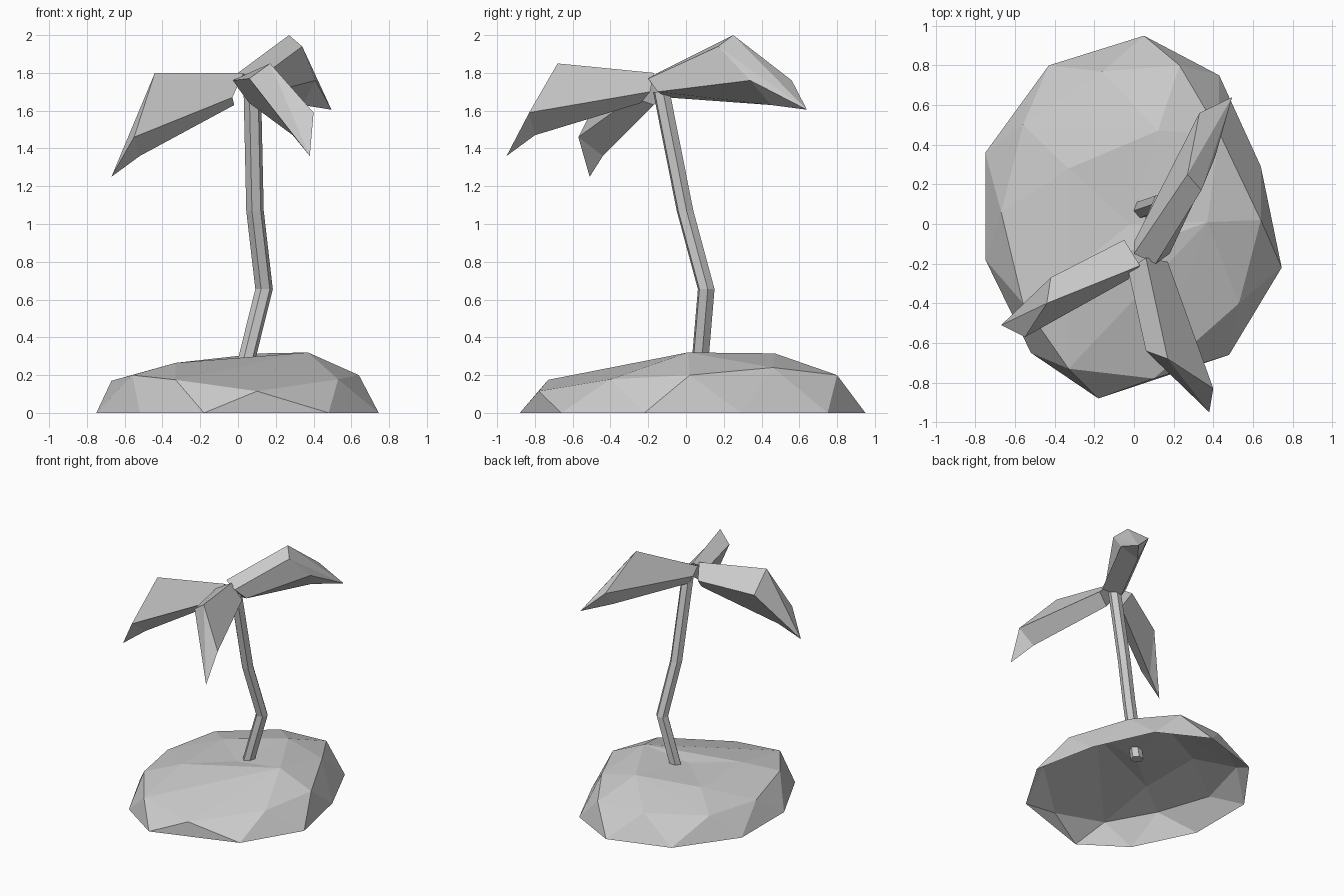
import bpy, bmesh, math

if "Cube" in bpy.data.objects:
    bpy.data.objects.remove(bpy.data.objects["Cube"])


def finish(name, bm):
    me = bpy.data.meshes.new(name)
    bm.to_mesh(me)
    bm.free()
    ob = bpy.data.objects.new(name, me)
    bpy.context.collection.objects.link(ob)


def hull(points):
    bm = bmesh.new()
    for p in points:
        bm.verts.new(p)
    bmesh.ops.convex_hull(bm, input=bm.verts[:])
    bmesh.ops.delete(bm, geom=[v for v in bm.verts if not v.link_faces], context='VERTS')
    bmesh.ops.recalc_face_normals(bm, faces=bm.faces[:])
    return bm


def loft(sections, tip=None):
    """Skin a tube through matching rings, closed by a cap or a pointed tip."""
    bm = bmesh.new()
    rings = [[bm.verts.new(p) for p in s] for s in sections]
    n = len(rings[0])
    for lo, hi in zip(rings, rings[1:]):
        for k in range(n):
            j = (k + 1) % n
            bm.faces.new((lo[k], lo[j], hi[j], hi[k]))
    bm.faces.new(rings[0])
    if tip:
        t = bm.verts.new(tip)
        for k in range(n):
            bm.faces.new((rings[-1][k], rings[-1][(k + 1) % n], t))
    else:
        bm.faces.new(rings[-1])
    bmesh.ops.recalc_face_normals(bm, faces=bm.faces[:])
    return bm


# Island: faceted mound, open underneath, from shoreline, shoulder and crest points
shore = [(.05, .95), (.43, .75), (.64, .29), (.745, -.22), (.48, -.66),
         (-.18, -.88), (-.52, -.65), (-.75, -.18), (-.75, .36), (-.43, .80)]
upper = [(.23, .80, .20), (.43, .46, .24), (.64, .02, .20), (.53, -.40, .178),
         (.10, -.78, .115), (-.33, -.73, .175), (-.56, -.40, .20),
         (-.67, .06, .17), (-.56, .50, .18), (-.16, .77, .20),
         (.12, .47, .315), (.37, .01, .32), (-.02, 0, .305),
         (-.33, .28, .265), (-.33, -.25, .265)]
bm = hull([(x, y, 0) for x, y in shore] + upper)
bmesh.ops.delete(bm, geom=[f for f in bm.faces if all(v.co.z < .001 for v in f.verts)],
                 context='FACES')
for v in bm.verts:  # slight dip where the trunk stands
    if v.co.xy.length < .05:
        v.co.z = .275
finish("island", bm)

# Trunk: six-sided tube with bends
path = [(.03, .07, .22), (.138, .107, .655), (.09, -.005, 1.07), (.076, -.13, 1.70)]
finish("trunk", loft([[(x + .047 * math.cos(a), y + .047 * math.sin(a), z)
                       for a in (math.radians(60 * k + 10) for k in range(6))]
                      for x, y, z in path]))

# Leaves: faceted solid fronds, base section, bent middle section, tip
finish("leaf_back", loft([[(0, -.15, 1.80), (.11, -.20, 1.77), (.18, -.15, 1.70),
                           (.04, -.10, 1.67), (0, -.09, 1.74)],
                          [(.27, .25, 2.0), (.34, .17, 1.94), (.41, .34, 1.76),
                           (.34, .45, 1.63), (.33, .56, 1.76)]], (.495, .64, 1.605)))
finish("leaf_left", loft([[(-.03, -.28, 1.67), (.03, -.21, 1.80), (-.05, -.08, 1.72),
                           (-.02, -.17, 1.63)],
                          [(-.55, -.57, 1.46), (-.44, -.40, 1.80), (-.42, -.27, 1.63),
                           (-.52, -.44, 1.36)]], (-.67, -.51, 1.25)))
finish("leaf_front", loft([[(-.03, -.23, 1.76), (.06, -.17, 1.80), (.17, -.19, 1.70),
                            (.06, -.24, 1.64)],
                           [(.06, -.64, 1.77), (.17, -.68, 1.85), (.40, -.83, 1.59),
                            (.29, -.80, 1.47)]], (.38, -.95, 1.36)))
